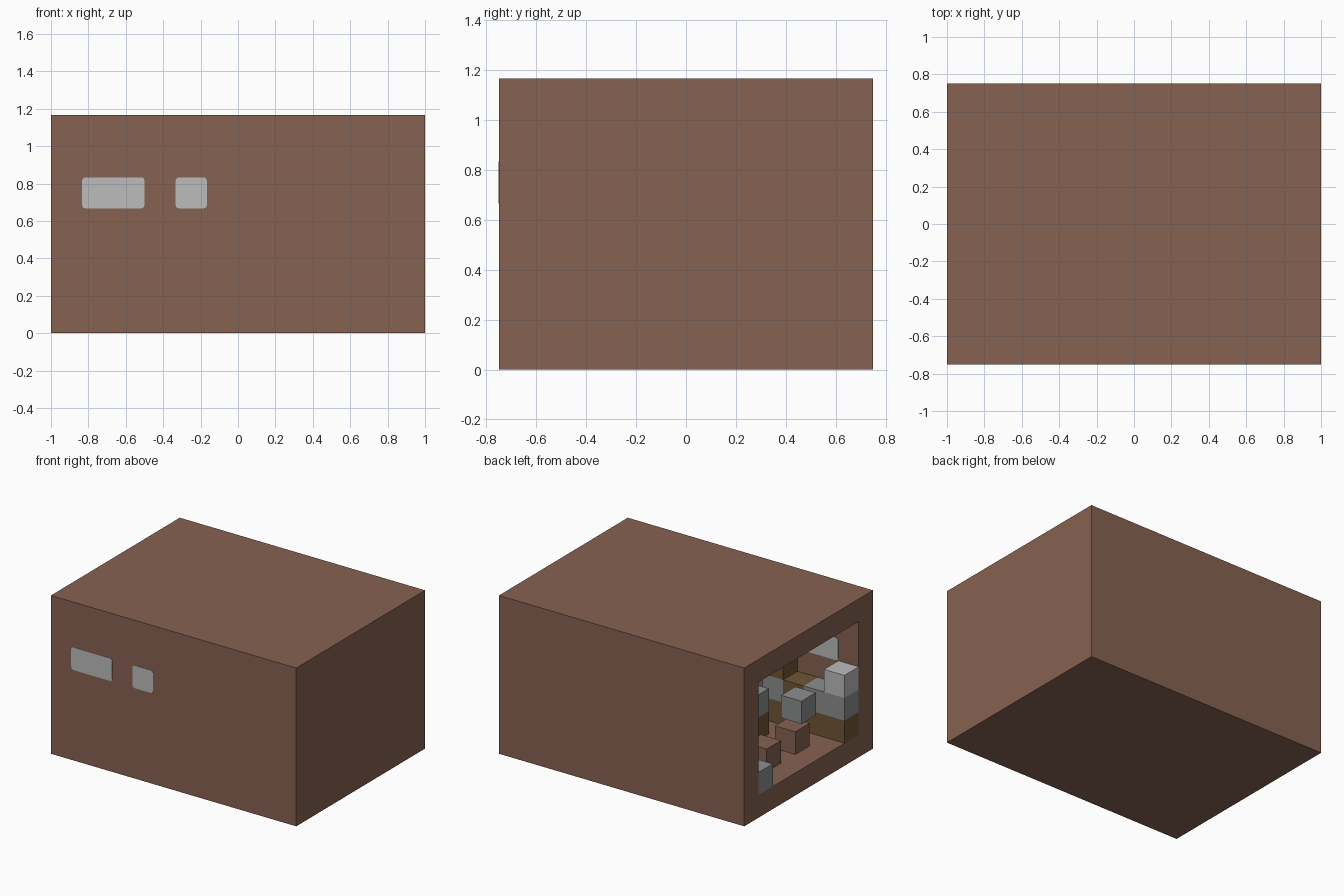
import bpy
import bmesh
from mathutils import Vector

U = 1 / 6            # one block
NX, NY, NZ = 12, 9, 7

cube = bpy.data.objects.get("Cube")
if cube:
    bpy.data.objects.remove(cube, do_unlink=True)


def linear(c):
    c /= 255
    return c / 12.92 if c <= 0.04045 else ((c + 0.055) / 1.055) ** 2.4


def material(name, r, g, b):
    m = bpy.data.materials.new(name)
    m.use_nodes = True
    col = (linear(r), linear(g), linear(b), 1)
    m.diffuse_color = col
    m.node_tree.nodes["Principled BSDF"].inputs["Base Color"].default_value = col
    return m


BROWN = material("brown", 135, 98, 82)
OLIVE = material("olive_wood", 112, 86, 53)
GREY = material("grey", 140, 141, 141)
PALE = material("pale_grey", 187, 188, 187)


def finish(name, bm, mat):
    bmesh.ops.recalc_face_normals(bm, faces=bm.faces)
    mesh = bpy.data.meshes.new(name)
    bm.to_mesh(mesh)
    bm.free()
    mesh.materials.append(mat)
    obj = bpy.data.objects.new(name, mesh)
    bpy.context.scene.collection.objects.link(obj)
    return obj


def box_mesh(lo, hi):
    bm = bmesh.new()
    bmesh.ops.create_cube(bm, size=1)
    lo, hi = Vector(lo), Vector(hi)
    for v in bm.verts:
        v.co = [a + (b - a) * (c + 0.5) for a, b, c in zip(lo, hi, v.co)]
    return bm


def blocks(name, mat, i, j, k, length=1):
    """Row of blocks: i along x, j counted from the back wall, k up."""
    x, y = -1 + i * U, 0.75 - j * U
    bm = box_mesh((x, y - U, k * U), (x + length * U, y, (k + 1) * U))
    return finish(name, bm, mat)


# House shell: closed box, hollowed out from its open -x end
bm = box_mesh((-1, -0.75, 0), (1, 0.75, NZ * U))
end = min(bm.faces, key=lambda f: f.calc_center_median().x)
bmesh.ops.inset_region(bm, faces=[end], thickness=U, use_even_offset=True)
inner = bmesh.ops.extrude_discrete_faces(bm, faces=[end])["faces"]
bmesh.ops.translate(bm, verts=inner[0].verts, vec=((NX - 1) * U, 0, 0))
finish("house_shell", bm, BROWN)

# Window panes: thin rounded plates on both faces of the front wall
for label, i, width in (("wide", 1, 2), ("small", 4, 1)):
    for side, y in (("outer", -0.75), ("inner", -0.75 + U)):
        x = -1 + i * U
        bm = box_mesh((x, y - 0.002, 4 * U), (x + width * U, y + 0.002, 5 * U))
        corners = [e for e in bm.edges
                   if abs(e.verts[0].co.y - e.verts[1].co.y) > 0.001]
        bmesh.ops.bevel(bm, geom=corners, offset=0.018, segments=3,
                        profile=0.5, affect='EDGES')
        finish(f"{label}_window_{side}", bm, PALE)

# Counter along the front wall
blocks("counter_base", OLIVE, 0, 7, 1, 4)
blocks("counter_top", GREY, 0, 7, 2, 2)
blocks("counter_shelf", OLIVE, 2, 7, 2)
blocks("cupboard_middle", GREY, 3, 7, 2)
blocks("cupboard_top", OLIVE, 3, 7, 3)
blocks("counter_appliance", PALE, 0, 7, 3)

# Table, stools and loose blocks
blocks("table_base", OLIVE, 3, 5, 1)
blocks("table_top", GREY, 3, 5, 2)
blocks("stool_front", BROWN, 1, 5, 1)
blocks("stool_back", BROWN, 1, 3, 1)
blocks("hanging_block", GREY, 0, 4, 3)
blocks("corner_block", GREY, 0, 1, 1)
